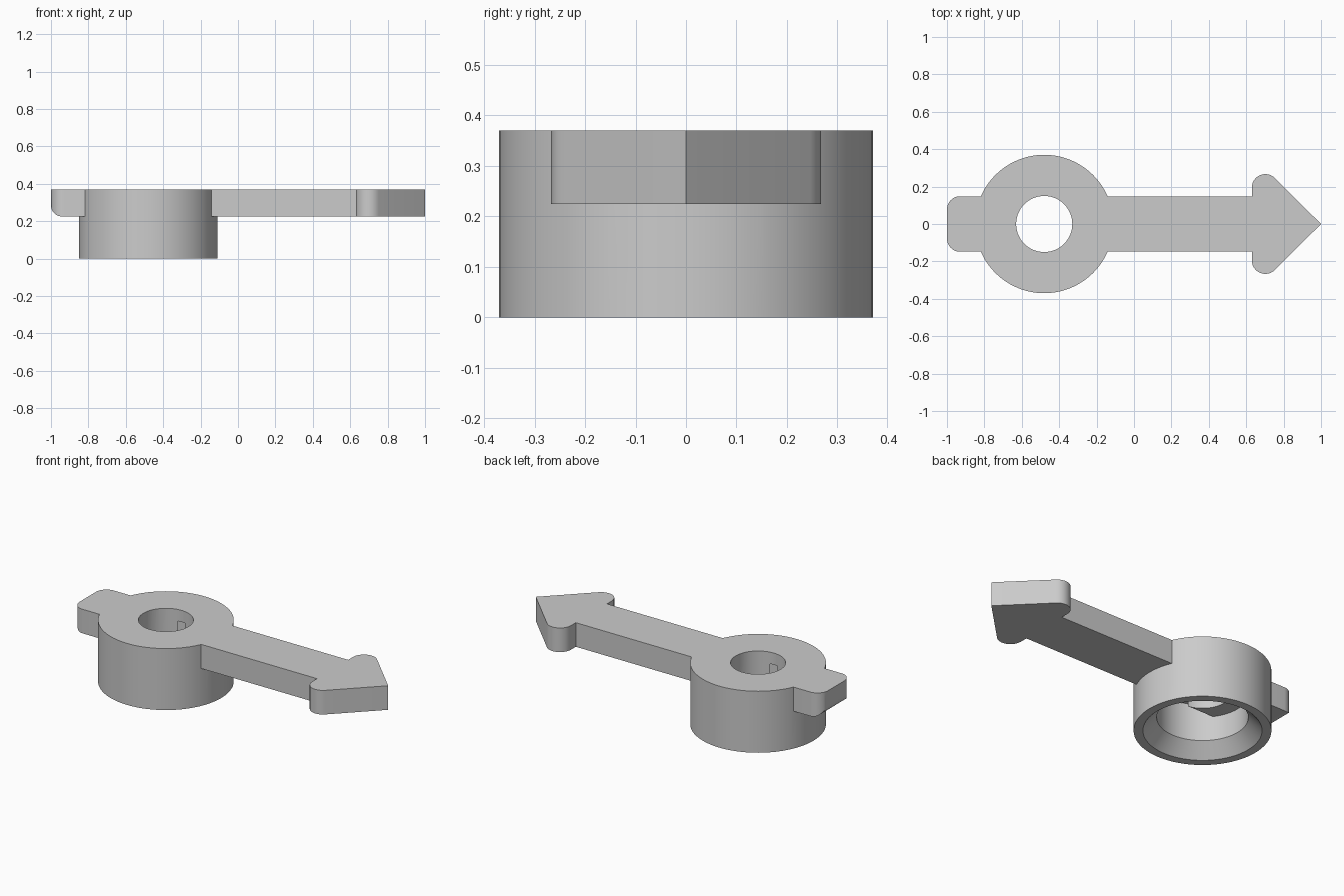
import bpy, bmesh
from math import cos, sin, pi, radians

cube = bpy.data.objects.get("Cube")
if cube:
    bpy.data.objects.remove(cube, do_unlink=True)

HUB_X, HUB_R, HOLE_R = -0.48, 0.37, 0.15
ARM_HALF, ARM_Z, TOP = 0.148, 0.225, 0.37

grey = bpy.data.materials.new("plain grey")
grey.use_nodes = True
grey.diffuse_color = (0.6, 0.6, 0.6, 1)
grey.node_tree.nodes["Principled BSDF"].inputs["Base Color"].default_value = (0.6, 0.6, 0.6, 1)


def make_object(name, bm):
    bmesh.ops.remove_doubles(bm, verts=bm.verts, dist=1e-5)
    bmesh.ops.recalc_face_normals(bm, faces=bm.faces)
    mesh = bpy.data.meshes.new(name)
    bm.to_mesh(mesh)
    bm.free()
    mesh.materials.append(grey)
    obj = bpy.data.objects.new(name, mesh)
    bpy.context.collection.objects.link(obj)
    return obj


def prism(name, points, direction):
    """Extrude a closed 3D outline along a direction."""
    bm = bmesh.new()
    face = bm.faces.new([bm.verts.new(p) for p in points])
    extruded = bmesh.ops.extrude_face_region(bm, geom=[face], use_keep_orig=True)
    moved = [g for g in extruded["geom"] if isinstance(g, bmesh.types.BMVert)]
    bmesh.ops.translate(bm, verts=moved, vec=direction)
    return make_object(name, bm)


def lathe(name, profile, x, steps=72):
    """Revolve a radius/height profile round a vertical axis."""
    bm = bmesh.new()
    verts = [bm.verts.new((r, 0, z)) for r, z in profile]
    edges = [bm.edges.new(pair) for pair in zip(verts, verts[1:])]
    bmesh.ops.spin(bm, geom=verts + edges, cent=(0, 0, 0), axis=(0, 0, 1),
                   angle=2 * pi, steps=steps)
    bmesh.ops.translate(bm, verts=bm.verts, vec=(x, 0, 0))
    return make_object(name, bm)


def arc(cx, cy, r, start, end, steps=12):
    angles = [radians(start + (end - start) * i / steps) for i in range(steps + 1)]
    return [(cx + r * cos(a), cy + r * sin(a)) for a in angles]


def combine(target, tool, operation):
    mod = target.modifiers.new(operation, "BOOLEAN")
    mod.operation = operation
    mod.solver = "EXACT"
    mod.object = tool
    bpy.context.view_layer.objects.active = target
    bpy.ops.object.modifier_apply(modifier=mod.name)
    bpy.data.objects.remove(tool, do_unlink=True)


# Arrow-shaped pointer: rounded tail, straight arm, head with round barbs
half = arc(-0.93, ARM_HALF - 0.07, 0.07, 180, 90)
half += [(0.63, ARM_HALF)] + arc(0.702, 0.195, 0.072, 180, 45)
outline = half + [(1, 0)] + [(x, -y) for x, y in reversed(half)]
pointer = prism("pointer", [(x, y, ARM_Z) for x, y in outline], (0, 0, TOP - ARM_Z))

# Round the lower edge of the tail
side = [(1.1, TOP + 0.1), (-1, TOP + 0.1)]
side += arc(-0.94, ARM_Z + 0.06, 0.06, 180, 270) + [(1.1, ARM_Z)]
side_shape = prism("tail_rounding", [(x, -0.5, z) for x, z in side], (0, 1, 0))
combine(pointer, side_shape, "INTERSECT")

# Hollow hub with a flared mouth underneath
hub = lathe("pointer_hub", [(0, TOP), (HUB_R, TOP), (HUB_R, 0), (0.32, 0),
                            (0.246, 0.08), (0.246, 0.3), (0, 0.3)], HUB_X)
combine(hub, pointer, "UNION")

# Hole through the top of the hub and the pointer
drill = lathe("drill", [(0, 0.5), (HOLE_R, 0.5), (HOLE_R, 0.1), (0, 0.1)], HUB_X)
combine(hub, drill, "DIFFERENCE")

bpy.ops.object.select_all(action="DESELECT")
hub.select_set(True)
bpy.context.view_layer.objects.active = hub
bpy.ops.object.shade_smooth_by_angle(angle=radians(30))
